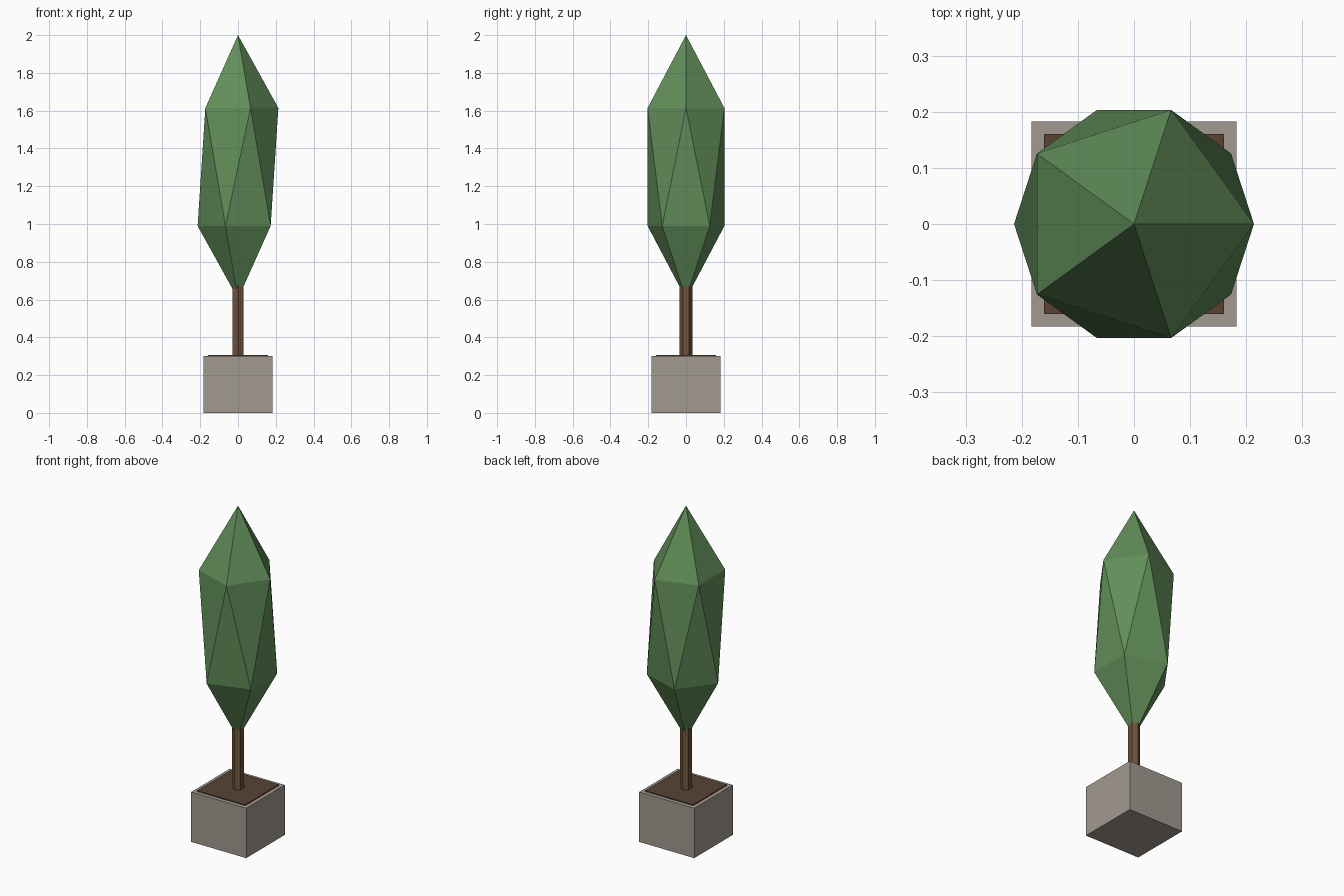
import bpy

if "Cube" in bpy.data.objects:
    bpy.data.objects.remove(bpy.data.objects["Cube"])


def finish(name, color, scale=(1, 1, 1)):
    ob = bpy.context.object
    ob.name = name
    ob.scale = scale
    bpy.ops.object.transform_apply(location=False, rotation=False, scale=True)
    mat = bpy.data.materials.new(name + "_color")
    mat.diffuse_color = (*color, 1)
    mat.use_nodes = True
    mat.node_tree.nodes["Principled BSDF"].inputs["Base Color"].default_value = mat.diffuse_color
    ob.data.materials.append(mat)
    return ob


def box(name, width, z0, z1, color):
    bpy.ops.mesh.primitive_cube_add(size=1, location=(0, 0, (z0 + z1) / 2))
    return finish(name, color, (width, width, z1 - z0))


# Square stone planter with a slightly raised soil slab
box("planter", 0.366, 0.0, 0.30, (0.36, 0.32, 0.28))
box("soil", 0.32, 0.285, 0.306, (0.10, 0.055, 0.035))

# Six-sided trunk running up into the foliage
bpy.ops.mesh.primitive_cylinder_add(vertices=6, radius=0.034, depth=0.42,
                                    location=(0, 0, 0.51))
finish("trunk", (0.16, 0.085, 0.045))

# Foliage: stretched icosahedron
bpy.ops.mesh.primitive_ico_sphere_add(subdivisions=1, radius=1,
                                      location=(0, 0, 1.302))
finish("foliage", (0.12, 0.27, 0.10), (0.239, 0.239, 0.698))
